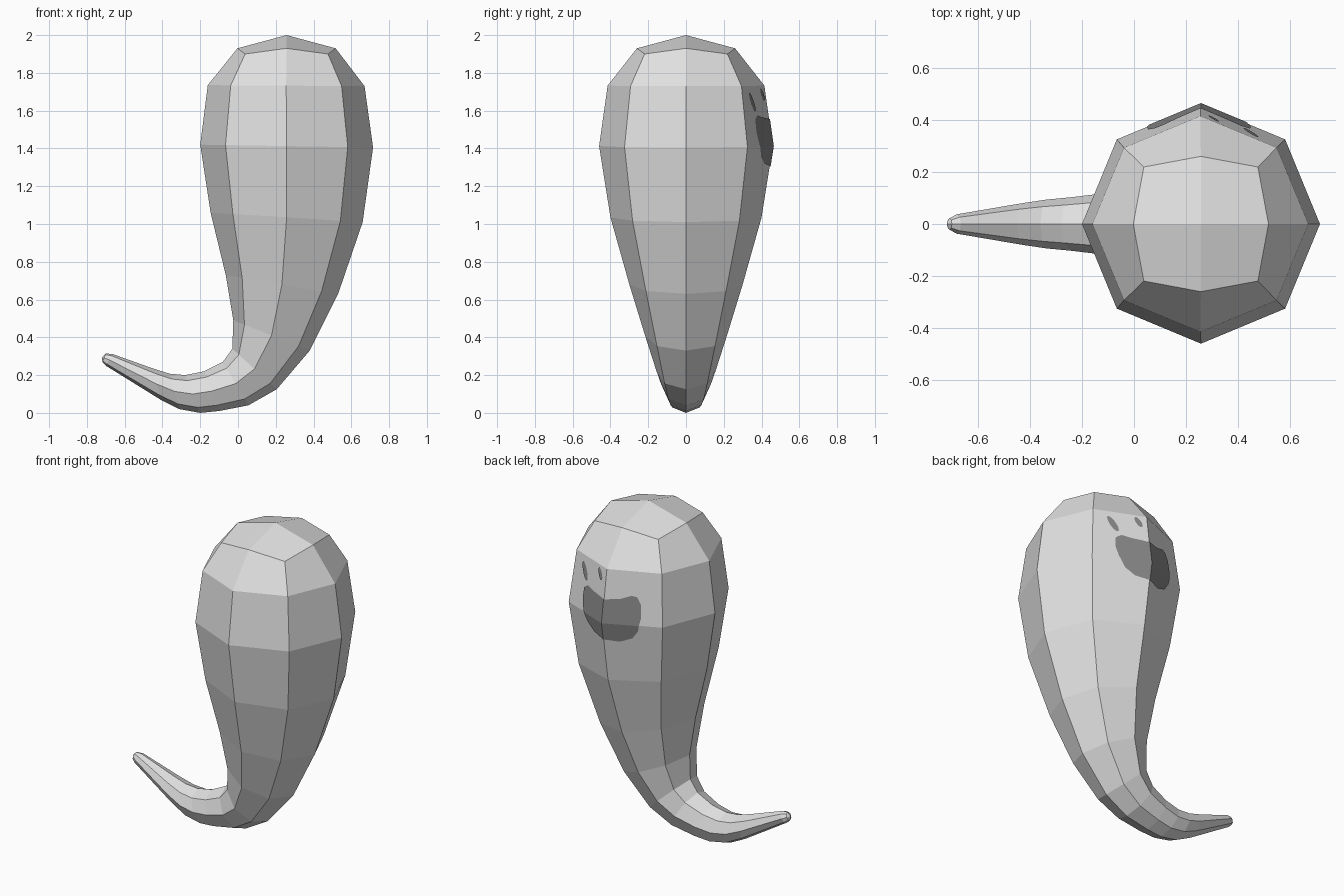
import bpy, bmesh, math
from mathutils import Vector
from mathutils.bvhtree import BVHTree

if "Cube" in bpy.data.objects:
    bpy.data.objects.remove(bpy.data.objects["Cube"])


def material(name, v):
    m = bpy.data.materials.new(name)
    m.diffuse_color = (v, v, v, 1)
    m.use_nodes = True
    m.node_tree.nodes["Principled BSDF"].inputs["Base Color"].default_value = m.diffuse_color
    return m


def add_object(name, bm, mat):
    mesh = bpy.data.meshes.new(name)
    bm.to_mesh(mesh)
    mesh.materials.append(mat)
    ob = bpy.data.objects.new(name, mesh)
    bpy.context.collection.objects.link(ob)
    return ob


pale = material("pale_grey", 0.75)
dark = material("dark_grey", 0.25)

# Body: eight-sided rings given as inner x, z, outer x, z, half depth in y
RINGS = [
    (-0.16, 1.735, 0.67, 1.73, 0.415),
    (-0.20, 1.42, 0.715, 1.405, 0.46),
    (-0.145, 1.06, 0.66, 1.01, 0.40),
    (-0.065, 0.73, 0.53, 0.63, 0.30),
    (-0.025, 0.49, 0.38, 0.33, 0.217),
    (-0.03, 0.34, 0.205, 0.125, 0.16),
    (-0.08, 0.27, 0.055, 0.04, 0.133),
    (-0.18, 0.22, -0.10, 0.01, 0.115),
    (-0.28, 0.20, -0.20, 0.0, 0.103),
    (-0.36, 0.207, -0.31, 0.02, 0.094),
    (-0.45, 0.235, -0.41, 0.07, 0.08),
    (-0.665, 0.312, -0.70, 0.25, 0.037),
    (-0.70, 0.314, -0.718, 0.268, 0.022),
]

bm = bmesh.new()
# Crown ring, squarish with lower corners
rings = [[bm.verts.new((0.257 + math.cos(i * math.pi / 4) * (0.31 if i % 2 else 0.26),
                        math.sin(i * math.pi / 4) * (0.31 if i % 2 else 0.26),
                        1.90 if i % 2 else 1.93)) for i in range(8)]]
for lx, lz, rx, rz, w in RINGS:
    ring = []
    for i in range(8):
        c, s = math.cos(i * math.pi / 4), math.sin(i * math.pi / 4)
        ring.append(bm.verts.new(((lx + rx) / 2 + (rx - lx) / 2 * c, w * s,
                                  (lz + rz) / 2 + (rz - lz) / 2 * c)))
    rings.append(ring)
for a, b in zip(rings, rings[1:]):
    for i in range(8):
        j = (i + 1) % 8
        bm.faces.new((a[i], b[i], b[j], a[j]))
# Crown and tail tip, each closed by four quads
for ring, tip in ((rings[0], (0.257, 0, 2.0)), (rings[-1], (-0.72, 0, 0.295))):
    t = bm.verts.new(tip)
    for i in range(0, 8, 2):
        bm.faces.new((t, ring[i], ring[i + 1], ring[(i + 2) % 8]))
bmesh.ops.recalc_face_normals(bm, faces=bm.faces[:])
surface = BVHTree.FromBMesh(bm)
add_object("body", bm, pale)


def plate(name, outline):
    """Thin face that follows the facets on the face side (+y)."""
    p = bmesh.new()
    p.faces.new([p.verts.new((x, 0, z)) for x, z in outline])
    # Fold along the body's centre ridge and its widest ring
    for co, no in (((0.2575, 0, 0), (1, 0, 0)), ((0.2575, 0, 1.4125), (0.016, 0, 1))):
        bmesh.ops.bisect_plane(p, geom=p.verts[:] + p.edges[:] + p.faces[:],
                               plane_co=co, plane_no=no, dist=1e-5)
    for v in p.verts:
        hit = surface.ray_cast(Vector((v.co.x, 2, v.co.z)), Vector((0, -1, 0)))[0]
        v.co.y = hit.y + 0.005
    p.normal_update()
    for f in p.faces:
        if f.normal.y < 0:
            f.normal_flip()
    add_object(name, p, dark)


def ellipse(cx, cz, long, short, tilt):
    pts = []
    for i in range(14):
        a = i * math.tau / 14
        u, v = long * math.cos(a), short * math.sin(a)
        pts.append((cx + u * math.sin(tilt) + v * math.cos(tilt),
                    cz + u * math.cos(tilt) - v * math.sin(tilt)))
    return pts


# Mouth: nearly flat on top, rounded below
plate("mouth", [(0.25, 1.555), (0.36, 1.565), (0.41, 1.575), (0.445, 1.55), (0.45, 1.49),
                (0.435, 1.42), (0.40, 1.36), (0.34, 1.32), (0.25, 1.305), (0.17, 1.30),
                (0.10, 1.33), (0.065, 1.38), (0.05, 1.46), (0.055, 1.54), (0.08, 1.585),
                (0.11, 1.59), (0.17, 1.565)])
# Eyes, both leaning and set to one side
plate("outer_eye", ellipse(0.45, 1.645, 0.054, 0.019, 0.45))
plate("inner_eye", ellipse(0.307, 1.685, 0.036, 0.016, 0.45))
